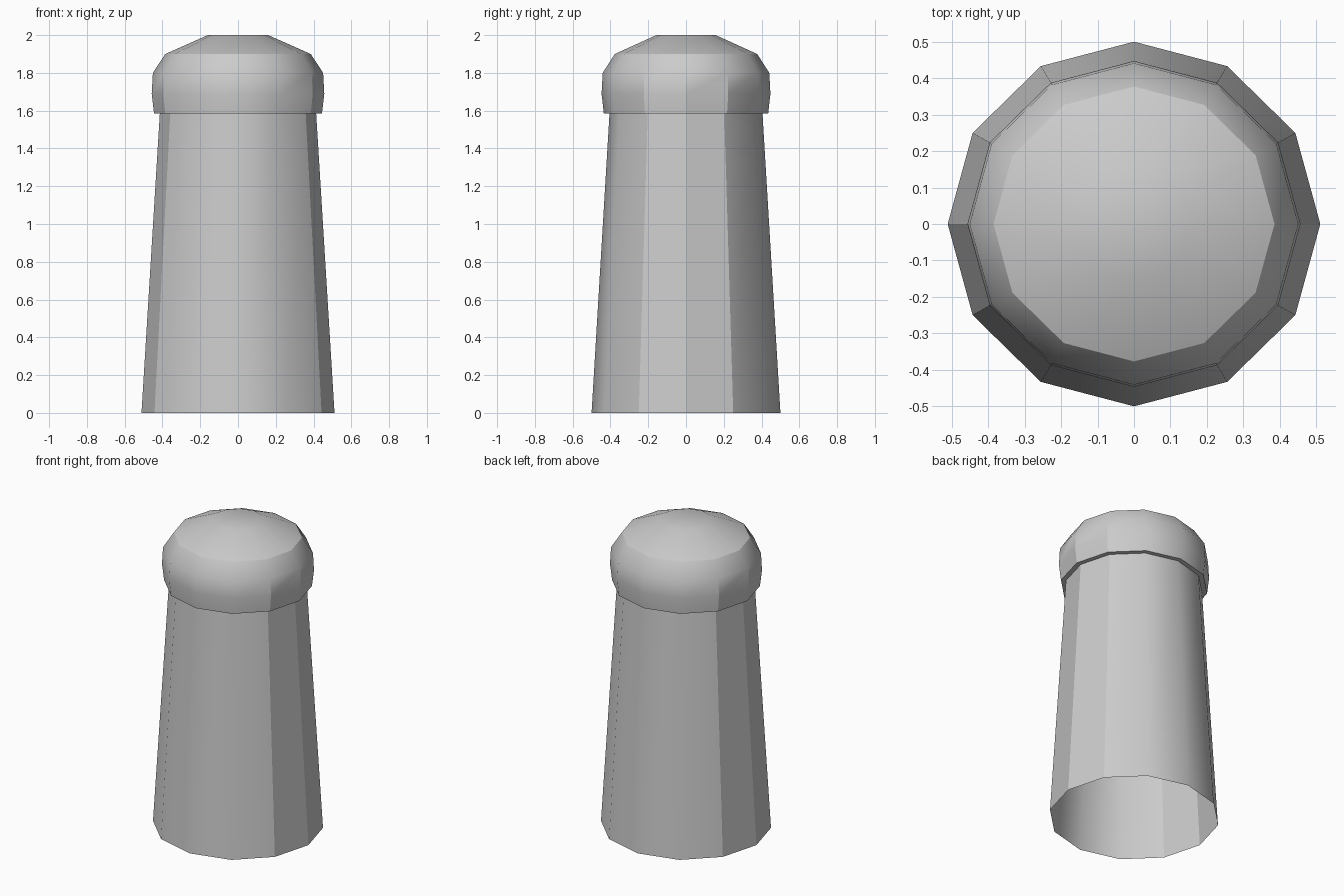
import bpy, bmesh, math

if "Cube" in bpy.data.objects:
    bpy.data.objects.remove(bpy.data.objects["Cube"])

SIDES = 12
X_STRETCH = 1.022  # slightly wider in x than in y


def lathe(name, profile, close_top=False):
    """Spin a (radius, z) profile into an open twelve-sided shell."""
    bm = bmesh.new()
    rings = []
    for r, z in profile:
        angles = [2 * math.pi * i / SIDES for i in range(SIDES)]
        rings.append([bm.verts.new((r * X_STRETCH * math.cos(a), r * math.sin(a), z))
                      for a in angles])
    for low, high in zip(rings, rings[1:]):
        for i in range(SIDES):
            j = (i + 1) % SIDES
            bm.faces.new((low[i], low[j], high[j], high[i]))
    if close_top:
        bm.faces.new(rings[-1])
    mesh = bpy.data.meshes.new(name)
    bm.to_mesh(mesh)
    bm.free()
    obj = bpy.data.objects.new(name, mesh)
    bpy.context.collection.objects.link(obj)
    bpy.ops.object.select_all(action='DESELECT')
    obj.select_set(True)
    bpy.context.view_layer.objects.active = obj
    bpy.ops.object.shade_smooth_by_angle(angle=math.radians(30))
    return obj


# Tapered post, open at the bottom
lathe("post_body", [(0.5, 0), (0.405, 1.585)])

# Overhanging lip and rounded cap with a small flat top
lathe("post_cap", [(0.405, 1.585), (0.435, 1.585), (0.447, 1.69),
                   (0.441, 1.80), (0.377, 1.90), (0.157, 2.0)], close_top=True)
